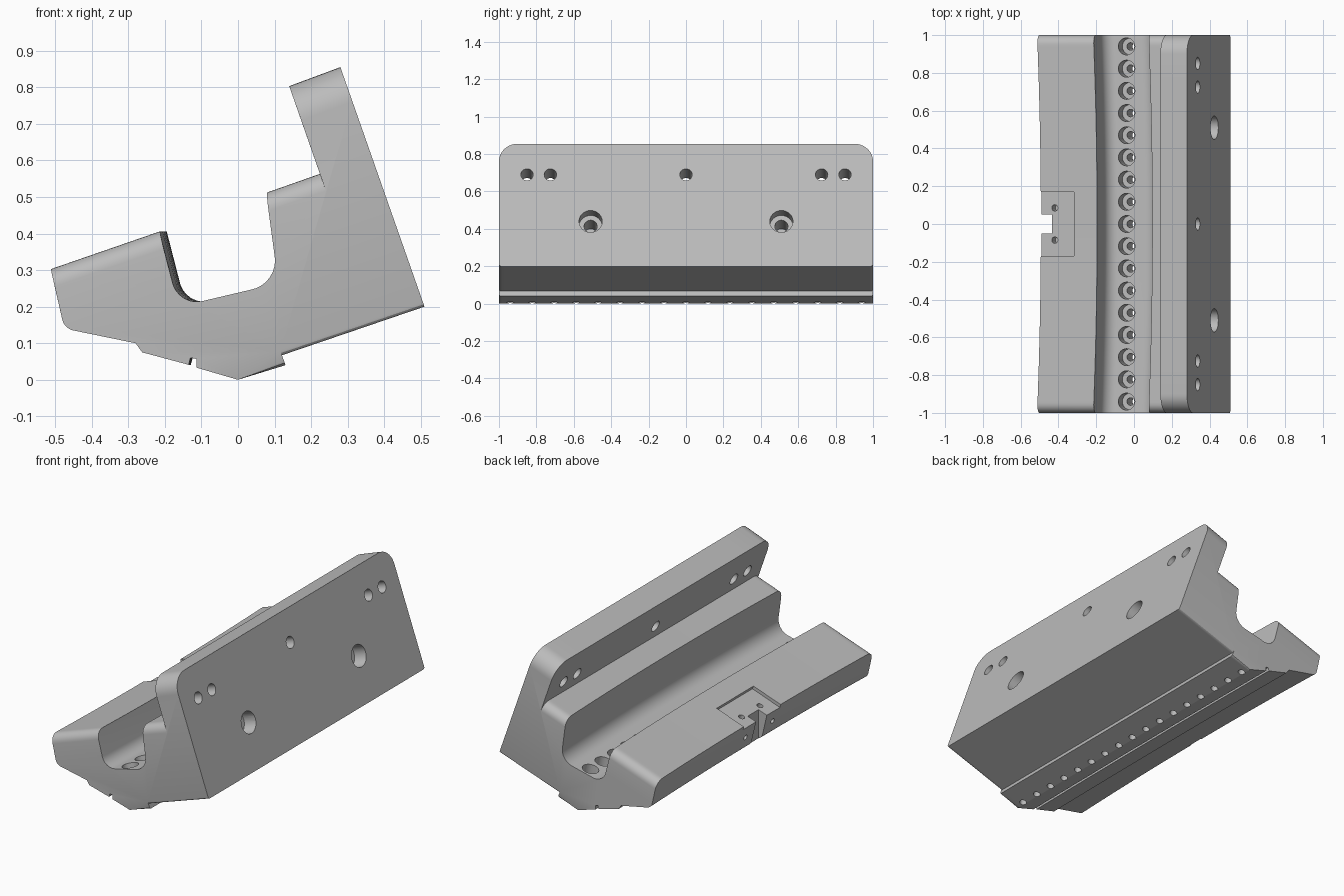
import bpy, bmesh, math
from mathutils import Vector, Matrix

old = bpy.data.objects.get("Cube")
if old:
    bpy.data.objects.remove(old, do_unlink=True)

# Material
steel = bpy.data.materials.new("light grey")
steel.use_nodes = True
grey = (0.5, 0.5, 0.5, 1)
steel.diffuse_color = grey
steel.node_tree.nodes["Principled BSDF"].inputs["Base Color"].default_value = grey

TILT = math.atan2(0.23, 0.655)
UP = Vector((-math.sin(TILT), math.cos(TILT)))      # along the leaning plate
OUT = Vector((math.cos(TILT), math.sin(TILT)))      # out of the leaning plate

# How the ends are rounded: radius and direction of the drop
ROUND = {
    "plate": (0.1, -UP),
    "ledge": (0.05, -UP),
    "ledge_edge": (0.05, Vector((0.13, -0.99))),
    "rail": (0.05, Vector((0.24, -0.97))),
    "under": (0.012, UP),
}

# Cross-section corners: x, z, fillet radius, bow along the length, end rounding
CORNERS = [
    (0, 0, 0, 0, None),
    (0.13, 0.04, 0, 0, "under"),
    (0.12, 0.067, 0, 0, "under"),
    (0.51, 0.2, 0, 0, "under"),
    (0.28, 0.855, 0, 0, "plate"),
    (0.14, 0.803, 0, 0, "plate"),
    (0.224, 0.563, 0, 0, "ledge"),
    (0.077, 0.512, 0, 1, "ledge_edge"),
    (0.11, 0.264, 0.08, 1, None),
    (-0.162, 0.2, 0.068, 1, None),
    (-0.215, 0.406, 0, 1, "rail"),
    (-0.513, 0.303, 0, 1, "rail"),
    (-0.475, 0.14, 0.04, 1, None),
    (-0.28, 0.1, 0, 0.3, None),
    (-0.262, 0.075, 0, 0.3, None),
    (-0.135, 0.041, 0, 0.3, None),
    (-0.13, 0.06, 0, 0.3, None),
    (-0.113, 0.057, 0, 0.3, None),
    (-0.113, 0.033, 0, 0.3, None),
]


def fillet(prev, corner, nxt, r, steps=8):
    """Points of an arc that rounds one corner."""
    a, b = (prev - corner).normalized(), (nxt - corner).normalized()
    half = a.angle(b) / 2
    centre = corner + (a + b).normalized() * r / math.sin(half)
    start = corner + a * r / math.tan(half) - centre
    end = corner + b * r / math.tan(half) - centre
    return [centre + (start.lerp(end, i / steps)).normalized() * r
            for i in range(steps + 1)]


def section(y):
    """Cross-section outline at one place along the length."""
    pts = []
    for x, z, _, bow, kind in CORNERS:
        p = Vector((x + 0.02 * bow * (1 - y * y), z))
        if kind:
            r, way = ROUND[kind]
            gap = max(0, r - (1 - abs(y)))
            p += way * (r - math.sqrt(max(0, r * r - gap * gap)))
        pts.append(p)
    outline = []
    for i, c in enumerate(CORNERS):
        if c[2]:
            outline += fillet(pts[i - 1], pts[i], pts[(i + 1) % len(pts)], c[2])
        else:
            outline.append(pts[i])
    return [Vector((p.x, y, p.y)) for p in outline]


def finish(bm, name):
    bmesh.ops.recalc_face_normals(bm, faces=bm.faces)
    me = bpy.data.meshes.new(name)
    bm.to_mesh(me)
    bm.free()
    ob = bpy.data.objects.new(name, me)
    bpy.context.collection.objects.link(ob)
    me.materials.append(steel)
    return ob


# Body lofted along its length
near_end = [1 - 0.1 * (1 - math.cos(math.radians(a))) for a in range(0, 91, 9)]
half = near_end + [0.75, 0.6, 0.45, 0.3, 0.15]
stations = half + [0] + [-y for y in reversed(half)]
bm = bmesh.new()
rings = [[bm.verts.new(p) for p in section(y)] for y in stations]
for a, b in zip(rings, rings[1:]):
    for i in range(len(a)):
        j = (i + 1) % len(a)
        bm.faces.new((a[i], a[j], b[j], b[i]))
bm.faces.new(rings[0])
bm.faces.new(rings[-1])
body = finish(bm, "slotted_body")


def drill(bm, point, axis, r, low, high):
    """Round cutter along an axis, between two distances from a point."""
    axis = Vector(axis).normalized()
    place = Matrix.Translation(Vector(point) + axis * (low + high) / 2)
    turn = axis.to_track_quat("Z", "Y").to_matrix().to_4x4()
    bmesh.ops.create_cone(bm, cap_ends=True, segments=24, radius1=r, radius2=r,
                          depth=high - low, matrix=place @ turn)


def block(bm, centre, size, angle=0):
    m = Matrix.Translation(centre) @ Matrix.Rotation(angle, 4, "Y")
    bmesh.ops.create_cube(bm, size=1, matrix=m @ Matrix.Diagonal((*size, 1)))


def cut(bm, name):
    cutter = finish(bm, name)
    cutter.hide_render = True
    mod = body.modifiers.new(name, "BOOLEAN")
    mod.operation, mod.solver, mod.object = "DIFFERENCE", "EXACT", cutter
    bpy.context.view_layer.objects.active = body
    bpy.ops.object.modifier_apply(modifier=name)
    bpy.data.objects.remove(cutter, do_unlink=True)


# Row of stepped holes in the channel floor
row = [0.94 * (i - 8) / 8 for i in range(17)]
for name, r, low, high in (("channel_bores", 0.045, -0.1, 0.06),
                           ("channel_holes", 0.02, -0.35, 0.03)):
    bm = bmesh.new()
    for y in row:
        drill(bm, (-0.04, y, 0.23), (-0.22, 0, 0.97), r, low, high)
    cut(bm, name)

# Holes in the leaning plate
out = (OUT.x, 0, OUT.y)
bm = bmesh.new()
for y in (-0.85, -0.725, 0, 0.725, 0.85):
    drill(bm, (0.338, y, 0.69), out, 0.033, -0.22, 0.05)
for y in (-0.51, 0.51):
    drill(bm, (0.426, y, 0.44), out, 0.062, -0.08, 0.05)
cut(bm, "plate_holes")
bm = bmesh.new()
for y in (-0.51, 0.51):
    drill(bm, (0.426, y, 0.44), out, 0.035, -0.22, -0.04)
cut(bm, "plate_inner_holes")

# Shallow pocket over the outer edge of the rail
bm = bmesh.new()
top = Vector((-0.32, 0, 0.37))
block(bm, top - Vector(out) * 0.15 + Vector((UP.x, 0, UP.y)) * 0.025,
      (0.3, 0.34, 0.1), -TILT)
cut(bm, "rail_pocket")
bm = bmesh.new()
block(bm, (-0.5, 0, 0.22), (0.05, 0.34, 0.5), -math.atan2(0.038, 0.163))
cut(bm, "rail_side_pocket")

# Open slot and small holes at the middle of the rail
bm = bmesh.new()
block(bm, (-0.535, 0, 0.25), (0.2, 0.1, 0.6))
for y in (-0.085, 0.085):
    drill(bm, (-0.42, y, 0.31), (UP.x, 0, UP.y), 0.017, -0.06, 0.08)
    drill(bm, (-0.465, y + math.copysign(0.04, y), 0.22), (-0.97, 0, -0.24),
          0.015, -0.05, 0.06)
cut(bm, "rail_slot")

# Smooth shading with sharp edges kept
bpy.ops.object.select_all(action="DESELECT")
body.select_set(True)
bpy.context.view_layer.objects.active = body
bpy.ops.object.shade_smooth_by_angle(angle=math.radians(25))
